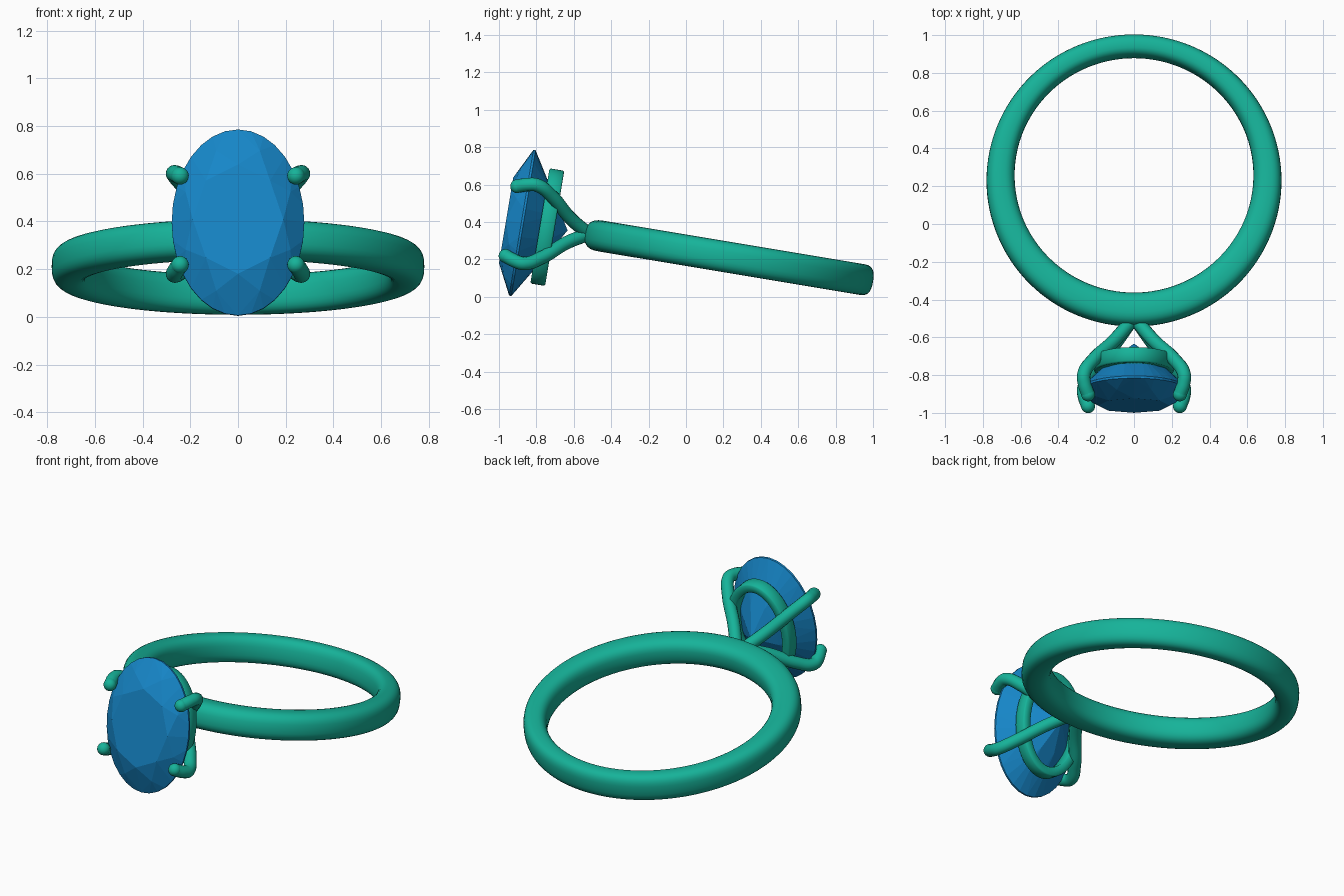
import bpy, bmesh
from math import sin, cos, pi, radians, copysign
from mathutils import Matrix

if "Cube" in bpy.data.objects:
    bpy.data.objects.remove(bpy.data.objects["Cube"])

# Local frame: band lies in XY, stone sits towards -Y; everything is tipped about X
TILT = Matrix.Translation((0, 0.23, 0.211)) @ Matrix.Rotation(radians(-9.46), 4, 'X')
STONE_Y = -1.12


def material(name, rgb):
    m = bpy.data.materials.new(name)
    m.diffuse_color = (*rgb, 1)
    m.use_nodes = True
    m.node_tree.nodes["Principled BSDF"].inputs["Base Color"].default_value = m.diffuse_color
    return m


METAL = material("teal_metal", (0.008, 0.45, 0.32))
GEM = material("blue_gem", (0.008, 0.24, 0.58))


def add_object(name, bm, mat, smooth_angle=None):
    bmesh.ops.recalc_face_normals(bm, faces=bm.faces)
    me = bpy.data.meshes.new(name)
    bm.to_mesh(me)
    bm.free()
    me.materials.append(mat)
    ob = bpy.data.objects.new(name, me)
    bpy.context.collection.objects.link(ob)
    ob.matrix_world = TILT
    if smooth_angle:
        bpy.ops.object.select_all(action='DESELECT')
        ob.select_set(True)
        bpy.context.view_layer.objects.active = ob
        bpy.ops.object.shade_smooth_by_angle(angle=radians(smooth_angle))
    return ob


def closed_loft(rings):
    """Join closed sections into a closed loop of quads."""
    bm = bmesh.new()
    rows = [[bm.verts.new(p) for p in r] for r in rings]
    n, m = len(rows), len(rows[0])
    for i in range(n):
        a, b = rows[i], rows[(i + 1) % n]
        for j in range(m):
            k = (j + 1) % m
            bm.faces.new((a[j], b[j], b[k], a[k]))
    return bm


def sup(v, e):
    return copysign(abs(v) ** e, v)


# Band: rounded section, thicker towards the stone
rings = []
for i in range(128):
    t = 2 * pi * i / 128
    inner = (0.632 * cos(t), 0.632 * sin(t) + 0.028)
    outer = (0.781 * cos(t), 0.781 * sin(t))
    sec = []
    for j in range(28):
        s = 2 * pi * j / 28
        f = 0.5 + 0.5 * sup(cos(s), 0.75)
        sec.append((inner[0] + (outer[0] - inner[0]) * f,
                    inner[1] + (outer[1] - inner[1]) * f,
                    0.083 * sup(sin(s), 0.75)))
    rings.append(sec)
add_object("band", closed_loft(rings), METAL, 40)

# Basket rail: flat oval hoop behind the stone
rings = []
for i in range(64):
    t = 2 * pi * i / 64
    rings.append([((0.185 + r) * cos(t), -0.985 + d, (0.285 + r) * sin(t))
                  for r, d in ((-0.027, -0.032), (-0.02, -0.04), (0.02, -0.04), (0.027, -0.032),
                               (0.027, 0.032), (0.02, 0.04), (-0.02, 0.04), (-0.027, 0.032))])
add_object("basket_rail", closed_loft(rings), METAL, 50)

# Oval brilliant stone: hull of table, crown, girdle, pavilion and culet points
bm = bmesh.new()


def oval(n, rx, rz, h, phase=0.0):
    for i in range(n):
        t = 2 * pi * (i + phase) / n
        bm.verts.new((rx * cos(t), STONE_Y - h, rz * sin(t)))


oval(8, 0.19, 0.232, 0.088)
oval(8, 0.238, 0.322, 0.052, 0.5)
oval(32, 0.278, 0.395, 0.006)
oval(32, 0.278, 0.395, -0.006)
oval(8, 0.125, 0.172, -0.15, 0.5)
bm.verts.new((0, STONE_Y + 0.245, 0))
bmesh.ops.convex_hull(bm, input=bm.verts)
bmesh.ops.dissolve_limit(bm, angle_limit=radians(1), verts=bm.verts, edges=bm.edges)
add_object("stone", bm, GEM)

# Four claws: bent rods from the band, ending in rounded tips on the girdle
PATH = [(0.02, -0.76, 0.0), (0.105, -0.87, 0.066), (0.215, -0.99, 0.168),
        (0.265, -1.075, 0.212), (0.262, -1.125, 0.207), (0.243, -1.18, 0.189)]
RADIUS = 0.036
for sx, side in ((-1, "left"), (1, "right")):
    for sz, level in ((-1, "lower"), (1, "upper")):
        pts = [(sx * x, y, sz * z) for x, y, z in PATH]
        cu = bpy.data.curves.new("claw_path", 'CURVE')
        cu.dimensions = '3D'
        cu.bevel_depth = RADIUS
        cu.bevel_resolution = 5
        cu.use_fill_caps = True
        sp = cu.splines.new('BEZIER')
        sp.resolution_u = 8
        sp.bezier_points.add(len(pts) - 1)
        for bp, p in zip(sp.bezier_points, pts):
            bp.co = p
            bp.handle_left_type = bp.handle_right_type = 'AUTO'
        tmp = bpy.data.objects.new("claw_tmp", cu)
        bpy.context.collection.objects.link(tmp)
        bm = bmesh.new()
        bm.from_mesh(tmp.to_mesh())
        tmp.to_mesh_clear()
        bpy.data.objects.remove(tmp)
        bmesh.ops.create_uvsphere(bm, u_segments=20, v_segments=12, radius=RADIUS * 1.02,
                                  matrix=Matrix.Translation(pts[-1]))
        add_object(f"{level}_{side}_claw", bm, METAL, 50)
